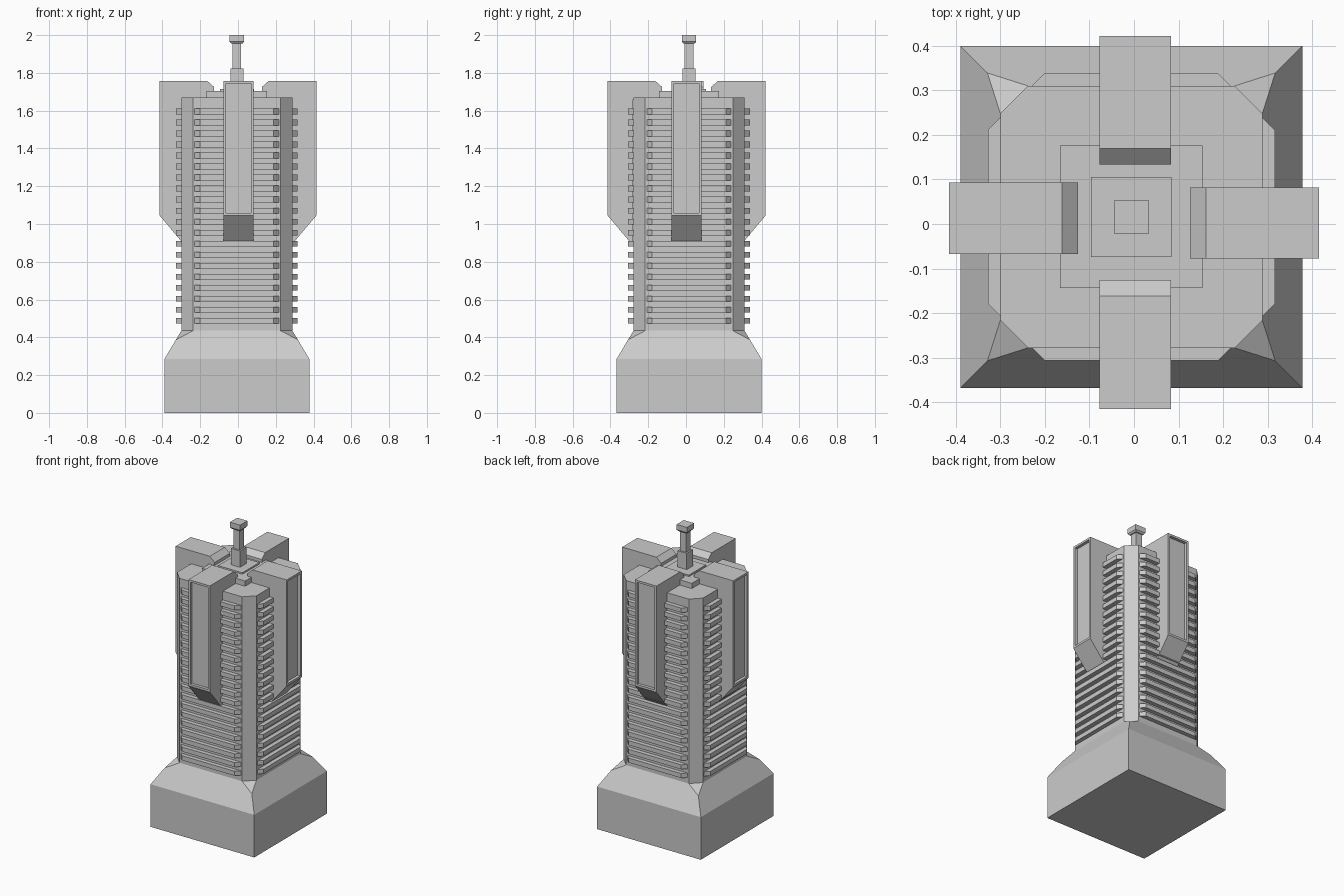
import bpy, bmesh
from math import pi
from mathutils import Matrix, Vector

if "Cube" in bpy.data.objects:
    bpy.data.objects.remove(bpy.data.objects["Cube"])

CX, CY = -0.006, 0.016   # axis of the tower


def finish(name, bm):
    bmesh.ops.recalc_face_normals(bm, faces=bm.faces[:])
    me = bpy.data.meshes.new(name)
    bm.to_mesh(me)
    bm.free()
    ob = bpy.data.objects.new(name, me)
    bpy.context.collection.objects.link(ob)
    return ob


def loft(bm, rings):
    """Skin equal-sized rings of points and cap both ends."""
    rows = [[bm.verts.new(p) for p in r] for r in rings]
    n = len(rows[0])
    for a, b in zip(rows, rows[1:]):
        for i in range(n):
            j = (i + 1) % n
            bm.faces.new((a[i], a[j], b[j], b[i]))
    bm.faces.new(rows[0][::-1])
    bm.faces.new(rows[-1])


def square(h, z):
    return [(CX + sx * h, CY + sy * h, z)
            for sx, sy in ((-1, -1), (1, -1), (1, 1), (-1, 1))]


def octagon(h, flat, z):
    pts = [(h, -flat), (h, flat), (flat, h), (-flat, h),
           (-h, flat), (-h, -flat), (-flat, -h), (flat, -h)]
    return [(CX + x, CY + y, z) for x, y in pts]


def stack(name, profile):
    bm = bmesh.new()
    loft(bm, [square(h, z) for h, z in profile])
    return finish(name, bm)


# Plinth: square block, sloped shoulders, a triangle at each corner
bm = bmesh.new()
low = [bm.verts.new(p) for p in square(0.384, 0)]
mid = [bm.verts.new(p) for p in square(0.384, 0.285)]
tip = [bm.verts.new(p) for p in square(0.323, 0.387)]
o = octagon(0.294, 0.232, 0.435)
top = [bm.verts.new(o[i]) for i in (5, 6, 7, 0, 1, 2, 3, 4)]
bm.faces.new(low[::-1])
bm.faces.new(top)
for i in range(4):
    j = (i + 1) % 4
    a, b, c = top[2 * i], top[2 * i + 1], top[2 * j]
    bm.faces.new((low[i], low[j], mid[j], mid[i]))
    bm.faces.new((mid[i], mid[j], tip[j], c, b, tip[i]))
    bm.faces.new((tip[i], b, a))
finish("plinth", bm)

# Tower shaft with chamfered corners
bm = bmesh.new()
loft(bm, [octagon(0.294, 0.232, 0.43), octagon(0.294, 0.232, 1.67)])
finish("tower_shaft", bm)

# Rows of bevelled ledges on all four sides
bm = bmesh.new()
for side in range(4):
    turn = Matrix.Translation((CX, CY, 0)) @ Matrix.Rotation(side * pi / 2, 4, 'Z')
    for k in range(20):
        z = 0.488 + k * 0.0583
        plan = [(0.292, -0.225), (0.322, -0.195), (0.322, 0.195), (0.292, 0.225)]
        loft(bm, [[turn @ Vector((x, y, z + dz)) for x, y in plan]
                  for dz in (-0.015, 0.015)])
finish("ledges", bm)

# Stepped roof and mast
stack("roof_cap", [(0.16, 1.665), (0.16, 1.705)])
stack("mast_base", [(0.09, 1.70), (0.09, 1.715)])
stack("mast", [(0.034, 1.71), (0.034, 1.824), (0.023, 1.824), (0.023, 1.955),
               (0.03, 1.955), (0.038, 1.965), (0.038, 2.0)])

# Four side fins with a recessed panel on the outer face
profile = [(0.415, 1.045), (0.415, 1.757), (0.162, 1.757), (0.126, 1.725),
           (0.126, 1.66), (0.28, 1.66), (0.28, 0.885)]
fins = [("right_fin", 0, (0, 0.002)), ("back_fin", 1, (0.003, 0.007)),
        ("left_fin", 2, (0, 0.013)), ("front_fin", 3, (0.003, 0))]
for name, q, (ox, oy) in fins:
    bm = bmesh.new()
    loft(bm, [[(r, s, z) for r, z in profile] for s in (-0.08, 0.08)])
    bmesh.ops.recalc_face_normals(bm, faces=bm.faces[:])
    face = max(bm.faces, key=lambda f: f.calc_center_median().x)
    bmesh.ops.inset_individual(bm, faces=[face], thickness=0.02)
    face = bmesh.ops.extrude_discrete_faces(bm, faces=[face])["faces"][0]
    bmesh.ops.translate(bm, verts=face.verts[:], vec=(-0.02, 0, 0))
    bm.transform(Matrix.Translation((ox, oy, 0)) @ Matrix.Rotation(q * pi / 2, 4, 'Z'))
    finish(name, bm)
